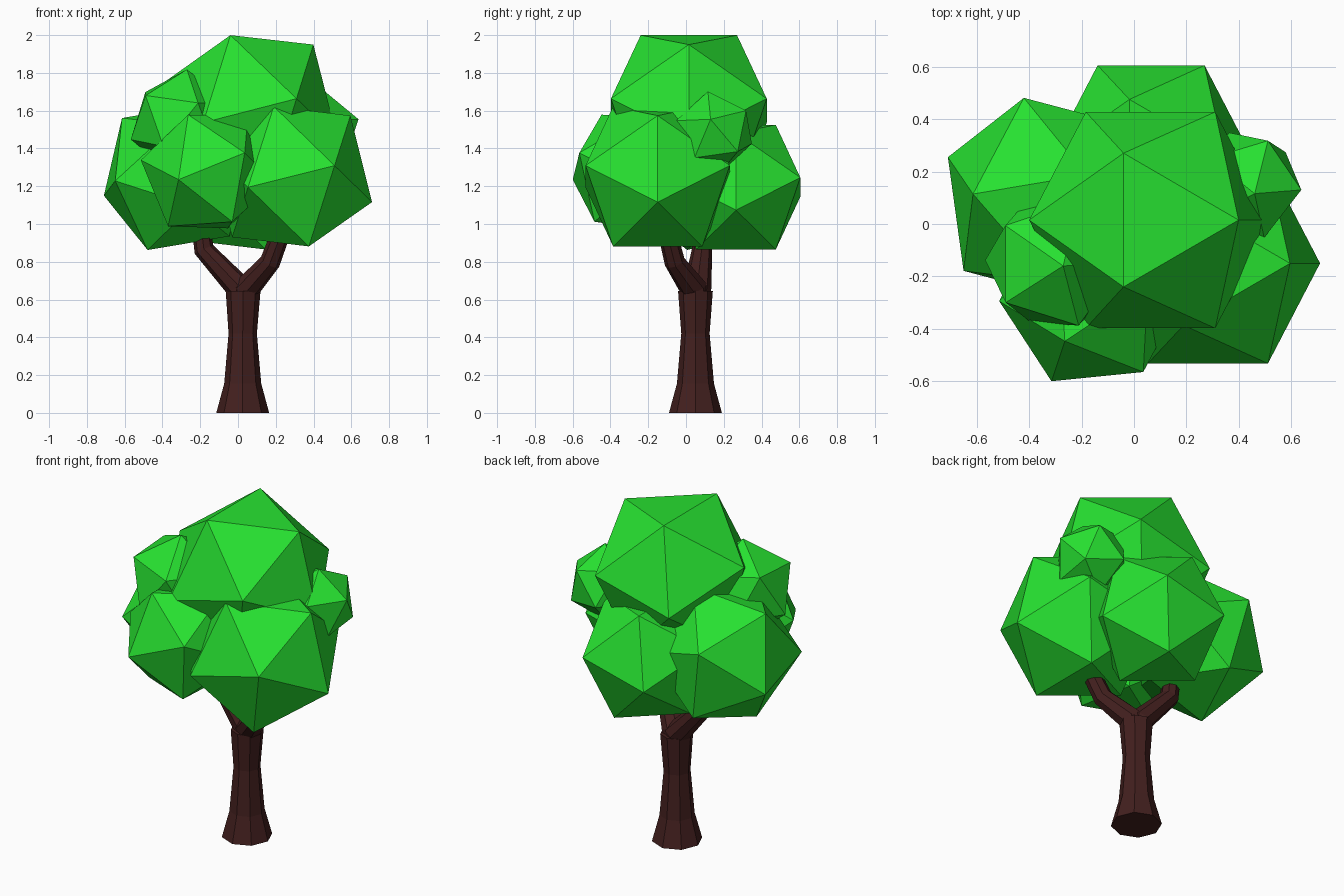
import bpy, bmesh, math
from mathutils import Vector, Matrix

if "Cube" in bpy.data.objects:
    bpy.data.objects.remove(bpy.data.objects["Cube"])


def material(name, rgb):
    m = bpy.data.materials.new(name)
    m.diffuse_color = (*rgb, 1)
    m.use_nodes = True
    m.node_tree.nodes["Principled BSDF"].inputs["Base Color"].default_value = m.diffuse_color
    return m


LEAF = material("leaf_green", (0.02, 0.75, 0.03))
BARK = material("bark_brown", (0.055, 0.014, 0.013))


def add_object(name, bm, mat):
    bmesh.ops.recalc_face_normals(bm, faces=bm.faces)
    me = bpy.data.meshes.new(name)
    bm.to_mesh(me)
    bm.free()
    me.materials.append(mat)
    ob = bpy.data.objects.new(name, me)
    bpy.context.collection.objects.link(ob)


def leaf_clump(name, centre, radius, v1, v2):
    """Icosahedron with one corner along v1 and a neighbouring corner towards v2."""
    z = Vector(v1).normalized()
    y = z.cross(Vector(v2)).normalized()
    x = y.cross(z)
    rot = Matrix((x, y, z)).transposed().to_4x4()
    bm = bmesh.new()
    bmesh.ops.create_icosphere(bm, subdivisions=1, radius=radius,
                               matrix=Matrix.Translation(centre) @ rot)
    add_object(name, bm, LEAF)


def limb(name, path, sides=8):
    """Faceted tube through (x, y, z, radius) points, capped at both ends."""
    pts = [Vector(p[:3]) for p in path]
    bm = bmesh.new()
    rings = []
    for i, p in enumerate(pts):
        t = Vector()
        if i > 0:
            t += (p - pts[i - 1]).normalized()
        if i < len(pts) - 1:
            t += (pts[i + 1] - p).normalized()
        q = Vector((0, 0, 1)).rotation_difference(t)
        ring = []
        for k in range(sides):
            a = 2 * math.pi * k / sides
            ring.append(bm.verts.new(p + q @ Vector((math.cos(a), math.sin(a), 0)) * path[i][3]))
        rings.append(ring)
    for r0, r1 in zip(rings, rings[1:]):
        for k in range(sides):
            n = (k + 1) % sides
            bm.faces.new((r0[k], r0[n], r1[n], r1[k]))
    bm.faces.new(rings[0])
    bm.faces.new(rings[-1])
    add_object(name, bm, BARK)


# Trunk with flared foot, and the two forking branches
limb("trunk", [(0.025, 0.05, 0, 0.14), (0.025, 0.05, 0.155, 0.098),
               (0.025, 0.05, 0.42, 0.075), (0.027, 0.05, 0.645, 0.092)])
limb("left_branch", [(0.01, 0.05, 0.56, 0.06), (0.01, 0.06, 0.66, 0.074),
                     (-0.18, 0.085, 0.865, 0.054), (-0.19, 0.085, 0.94, 0.05)])
limb("right_branch", [(0.045, 0.05, 0.56, 0.06), (0.045, 0.04, 0.66, 0.074),
                      (0.17, -0.06, 0.80, 0.055), (0.23, -0.10, 0.96, 0.05)])

# Leaf clumps: centre, radius, corner direction, neighbouring corner direction
leaf_clump("crown_top", (0.063, 0.015, 1.60), 0.485,
           (-0.103, -0.255, 0.40), (-0.103, 0.255, 0.40))
leaf_clump("crown_front_right", (0.282, -0.15, 1.252), 0.449,
           (0.093, -0.236, -0.371), (0.093, 0.236, -0.371))
leaf_clump("crown_front_left", (-0.159, -0.277, 1.278), 0.361,
           (-0.156, -0.323, -0.043), (-0.106, -0.173, 0.297))
leaf_clump("crown_back_left", (-0.33, 0.097, 1.248), 0.423,
           (-0.38, 0.158, -0.098), (-0.285, 0.018, 0.312))
leaf_clump("crown_back", (0.065, 0.265, 1.195), 0.40,
           (0.204, 0.34, 0.051), (-0.204, 0.34, -0.051))
leaf_clump("crown_small_right", (0.43, 0.148, 1.486), 0.22,
           (0.21, -0.018, 0.069), (0.06, -0.033, 0.214))
leaf_clump("crown_small_left", (-0.304, -0.143, 1.541), 0.28,
           (0.034, -0.017, 0.279), (-0.186, -0.157, 0.139))
